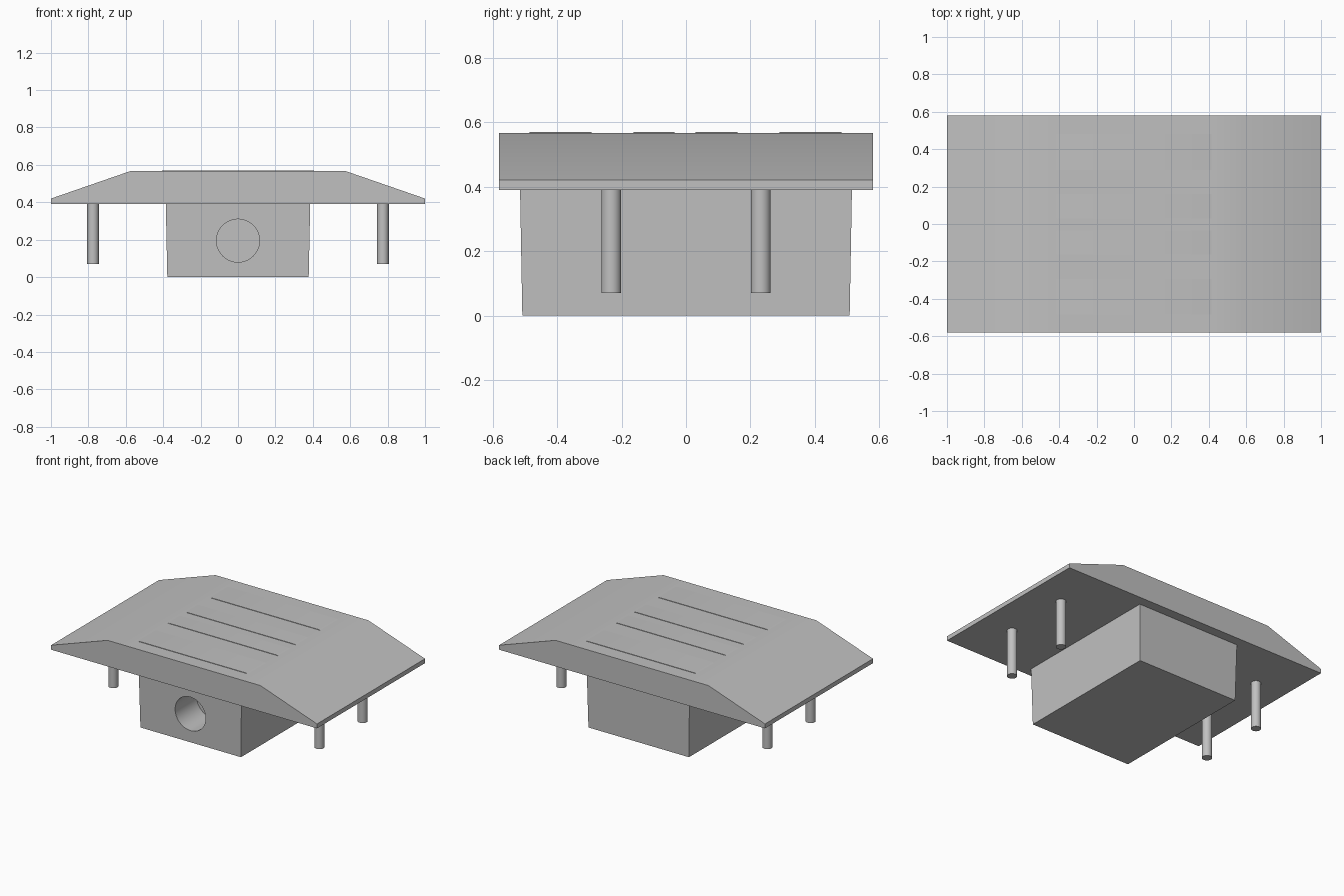
import bpy, bmesh, math
from mathutils import Matrix

default = bpy.data.objects.get("Cube")
if default:
    bpy.data.objects.remove(default, do_unlink=True)

grey = bpy.data.materials.new("plain grey")
GREY = (0.53, 0.53, 0.53, 1)
grey.diffuse_color = GREY
grey.use_nodes = True
grey.node_tree.nodes["Principled BSDF"].inputs["Base Color"].default_value = GREY


def make_object(name, bm):
    bmesh.ops.recalc_face_normals(bm, faces=bm.faces)
    mesh = bpy.data.meshes.new(name)
    bm.to_mesh(mesh)
    bm.free()
    mesh.materials.append(grey)
    obj = bpy.data.objects.new(name, mesh)
    bpy.context.collection.objects.link(obj)
    return obj


def smooth(obj):
    bpy.ops.object.select_all(action='DESELECT')
    obj.select_set(True)
    bpy.context.view_layer.objects.active = obj
    bpy.ops.object.shade_smooth_by_angle(angle=math.radians(30))


def extrude_profile(name, profile, y0, y1):
    """Sweep an x-z outline along y."""
    bm = bmesh.new()
    face = bm.faces.new([bm.verts.new((x, y0, z)) for x, z in profile])
    new = bmesh.ops.extrude_face_region(bm, geom=[face])["geom"]
    bmesh.ops.translate(bm, vec=(0, y1 - y0, 0),
                        verts=[v for v in new if isinstance(v, bmesh.types.BMVert)])
    obj = make_object(name, bm)
    smooth(obj)
    return obj


def cylinder(name, radius, depth, matrix):
    bm = bmesh.new()
    bmesh.ops.create_cone(bm, cap_ends=True, segments=48, radius1=radius,
                          radius2=radius, depth=depth, matrix=matrix)
    obj = make_object(name, bm)
    smooth(obj)
    return obj


# Wide cover with sloping sides
BASE, RIM, TOP = 0.39, 0.42, 0.567
half = [(1, BASE), (1, RIM), (0.575, TOP), (0.4, TOP)]
extrude_profile("cover", half + [(-x, z) for x, z in reversed(half)], -0.58, 0.58)

# Low raised strips across the cover, with feathered ends
for i, (y0, y1) in enumerate([(-0.485, -0.293), (-0.163, -0.035),
                              (0.03, 0.16), (0.29, 0.482)]):
    strip = [(0.42, TOP - 0.001), (0.4, TOP + 0.003)]
    extrude_profile(f"raised_strip_{i + 1}",
                    strip + [(-x, z) for x, z in reversed(strip)], y0, y1)

# Slightly tapered housing under the cover
bm = bmesh.new()
bmesh.ops.create_cube(bm, size=2)
for v in bm.verts:
    upper = v.co.z > 0
    v.co.x *= 0.386 if upper else 0.378
    v.co.y *= 0.515 if upper else 0.508
    v.co.z = BASE if upper else 0
housing = make_object("housing", bm)

# Blind round port in the front of the housing
PORT_DEPTH = 0.23
cutter = cylinder("port_cutter", 0.115, 2 * PORT_DEPTH,
                  Matrix.Translation((0, -0.511, 0.195)) @ Matrix.Rotation(math.pi / 2, 4, 'X'))
cutter.hide_render = True
cut = housing.modifiers.new("port", 'BOOLEAN')
cut.operation = 'DIFFERENCE'
cut.object = cutter
cut.solver = 'EXACT'
bpy.context.view_layer.objects.active = housing
bpy.ops.object.modifier_apply(modifier=cut.name)
bpy.data.objects.remove(cutter, do_unlink=True)
smooth(housing)

# Four mounting posts
for x, side in ((-0.775, "right"), (0.775, "left")):
    for y, end in ((-0.232, "front"), (0.232, "back")):
        cylinder(f"{end}_{side}_post", 0.031, 0.33, Matrix.Translation((x, y, 0.235)))
